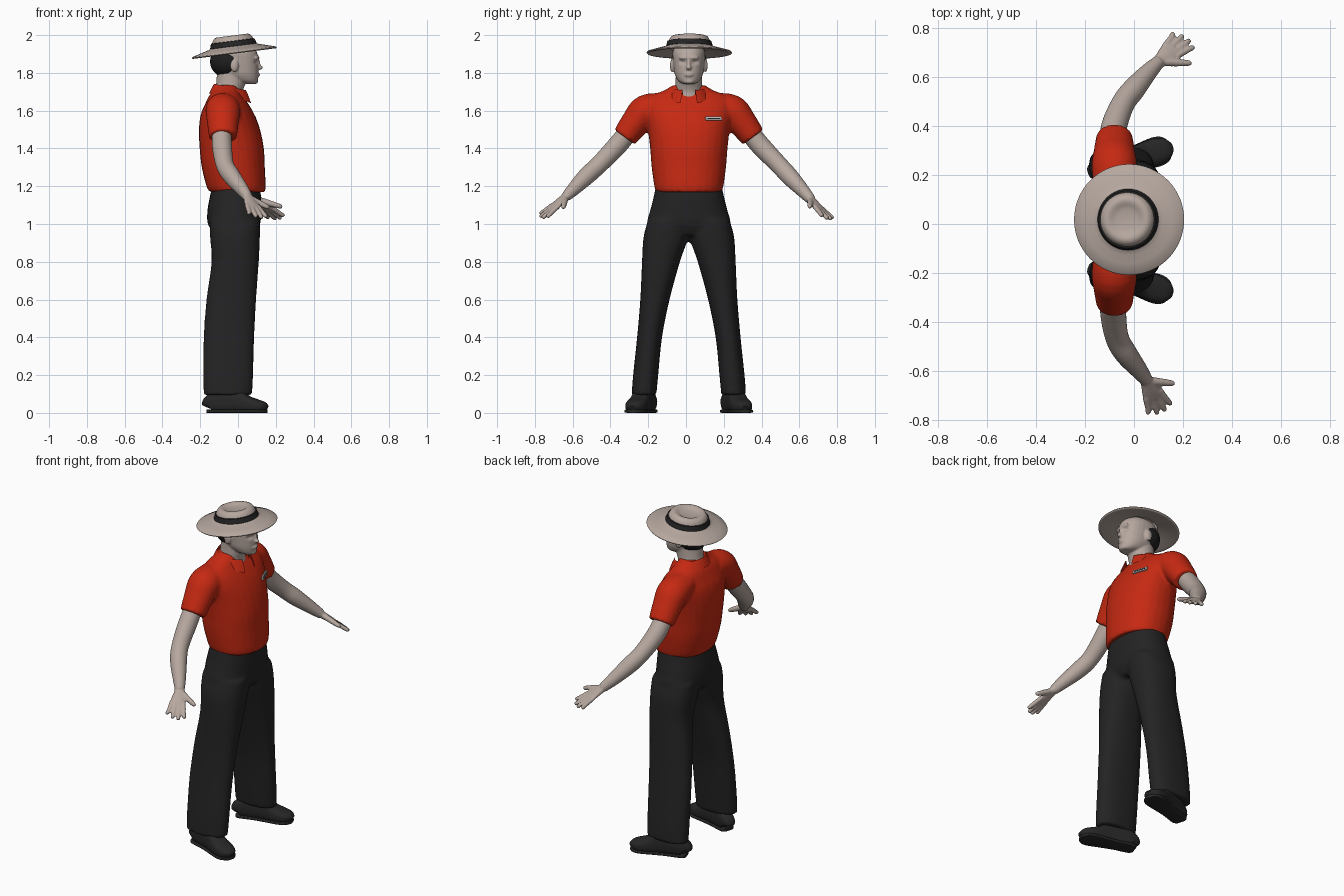
import bpy, bmesh, math
from mathutils import Vector, Matrix

if "Cube" in bpy.data.objects:
    bpy.data.objects.remove(bpy.data.objects["Cube"])

Y0 = 0.015                      # the body's middle plane
X, Y, Z = Vector((1, 0, 0)), Vector((0, 1, 0)), Vector((0, 0, 1))


def material(name, r, g, b):
    m = bpy.data.materials.new(name)
    m.diffuse_color = (r, g, b, 1)
    m.use_nodes = True
    m.node_tree.nodes["Principled BSDF"].inputs["Base Color"].default_value = m.diffuse_color
    return m


SKIN = material("skin", 0.47, 0.39, 0.35)
STRAW = material("straw", 0.47, 0.39, 0.35)
RED = material("red cloth", 0.56, 0.022, 0.006)
BLACK = material("black cloth", 0.017, 0.017, 0.018)
LEATHER = material("shoe leather", 0.02, 0.02, 0.02)
HAIR = material("dark hair", 0.014, 0.013, 0.013)
WHITE = material("badge white", 0.6, 0.58, 0.56)


def dense(secs, k=4):
    """Catmull-Rom interpolation of section tuples."""
    out = []
    for i in range(len(secs) - 1):
        p = [secs[min(max(i + j, 0), len(secs) - 1)] for j in (-1, 0, 1, 2)]
        for s in range(k):
            t = s / k
            out.append([0.5 * (2*b + (c-a)*t + (2*a-5*b+4*c-d)*t*t + (3*b-a-3*c+d)*t**3)
                        for a, b, c, d in zip(*p)])
    return out + [list(secs[-1])]


def loft(bm, secs, flat=True, ref=X, power=2.0, n=28):
    """Closed skin over sections (x, y, z, ru, rv); flat keeps them horizontal."""
    secs = dense(secs)
    pts = [Vector(s[:3]) for s in secs]
    rings = []
    for i, s in enumerate(secs):
        u, v = X, Y
        if not flat:
            t = (pts[min(i + 1, len(pts) - 1)] - pts[max(i - 1, 0)]).normalized()
            u = (ref - t * ref.dot(t)).normalized()
            v = t.cross(u)
        ring = []
        for j in range(n):
            a = math.tau * j / n
            c, d = math.cos(a), math.sin(a)
            c = math.copysign(abs(c) ** (2 / power), c)
            d = math.copysign(abs(d) ** (2 / power), d)
            ring.append(bm.verts.new(pts[i] + u * c * s[3] + v * d * s[4]))
        rings.append(ring)
    for a, b in zip(rings, rings[1:]):
        for j in range(n):
            bm.faces.new((a[j], a[(j+1) % n], b[(j+1) % n], b[j]))
    bm.faces.new(rings[0])
    bm.faces.new(rings[-1])


def ball(bm, loc, radii):
    m = Matrix.Translation(loc) @ Matrix.Diagonal((*radii, 1))
    bmesh.ops.create_uvsphere(bm, u_segments=24, v_segments=16, radius=1, matrix=m)


def finish(name, bm, mat, voxel=0, smooth=4, angle=180):
    bmesh.ops.recalc_face_normals(bm, faces=bm.faces)
    me = bpy.data.meshes.new(name)
    bm.to_mesh(me)
    bm.free()
    me.materials.append(mat)
    ob = bpy.data.objects.new(name, me)
    bpy.context.collection.objects.link(ob)
    bpy.ops.object.select_all(action='DESELECT')
    bpy.context.view_layer.objects.active = ob
    ob.select_set(True)
    if voxel:                   # fuse the overlapping volumes into one skin
        r = ob.modifiers.new("fuse", 'REMESH')
        r.mode, r.voxel_size, r.use_smooth_shade = 'VOXEL', voxel, True
        s = ob.modifiers.new("relax", 'SMOOTH')
        s.factor, s.iterations = 0.5, smooth
        for m in ("fuse", "relax"):
            bpy.ops.object.modifier_apply(modifier=m)
    bpy.ops.object.shade_smooth_by_angle(angle=math.radians(angle))
    return ob


def stack(rows):
    """(z, back, front, right, left) rows to loft sections."""
    return [((b+f)/2, (r+l)/2 + Y0, z, (f-b)/2, abs(l-r)/2) for z, b, f, r, l in rows]


# Trousers: hips and two legs
bm = bmesh.new()
loft(bm, stack([(.94, -.12, .09, -.15, .15), (1.0, -.16, .118, -.218, .218),
                (1.07, -.162, .122, -.205, .205), (1.13, -.152, .122, -.19, .19),
                (1.21, -.135, .118, -.172, .172)]), power=2.3)
for s in (1, -1):
    rows = [(.095, -.182, .075, .172, .303), (.2, -.184, .08, .162, .295),
            (.4, -.182, .086, .142, .274), (.6, -.167, .096, .102, .257),
            (.8, -.14, .11, .047, .248), (.93, -.148, .116, .003, .24),
            (1.02, -.15, .116, .0, .216)]
    loft(bm, stack([(z, b, f, i * s, o * s) for z, b, f, i, o in rows]), power=2.3)
finish("trousers", bm, BLACK, 0.011)

# Shirt: body and short sleeves
bm = bmesh.new()
rows = [(1.17, -.15, .143, .174), (1.2, -.167, .147, .183), (1.3, -.192, .142, .197),
        (1.4, -.203, .137, .205), (1.5, -.207, .117, .217), (1.58, -.197, .087, .235),
        (1.64, -.172, .052, .235), (1.68, -.152, .022, .2), (1.705, -.132, .01, .135),
        (1.735, -.115, .0, .085)]
loft(bm, stack([(z, b, f, -w, w) for z, b, f, w in rows]), power=2.2)
for s in (1, -1):
    loft(bm, [(-.08, Y0 + s * y, z, ru, rv) for y, z, ru, rv in
              [(.13, 1.625, .085, .07), (.225, 1.6, .092, .086), (.28, 1.54, .084, .078),
               (.34, 1.46, .074, .067)]], flat=False)
shirt = finish("shirt", bm, RED, 0.01)

# Collar: folded strip round the neck, open at the front
bm = bmesh.new()
prev = None
for i in range(33):
    a = math.radians(-158 + 316 * i / 32)
    f = (1 - math.cos(a)) / 2           # 0 at the back, 1 at the front
    drop = 0.05 + 0.022 * f ** 4
    ring = [bm.verts.new((-.045 - k * (.078 + .012 * f) * math.cos(a), Y0 + k * .084 * math.sin(a),
                          1.742 - .035 * f - d * drop)) for k, d in ((1, .35), (1.05, 0), (1.2, .4), (1.38, 1))]
    if prev:
        for j in range(3):
            bm.faces.new((prev[j], prev[j+1], ring[j+1], ring[j]))
    prev = ring
bmesh.ops.solidify(bm, geom=bm.faces[:], thickness=0.007)
finish("collar", bm, RED, angle=50)


# Arms with hands
def hand(bm, wrist, tip, thumb):
    wrist, tip, thumb = Vector(wrist), Vector(tip), Vector(thumb)
    d = tip - wrist
    side = thumb - wrist
    side = (side - d * side.dot(d) / d.length_squared).normalized()
    at = lambda t, o: wrist + d * t + side * o
    loft(bm, [(*at(t, 0), w, h) for t, w, h in
              [(-.12, .026, .024), (.1, .03, .02), (.35, .042, .017), (.55, .041, .013)]],
         flat=False, ref=side)
    for o, reach in ((-.033, .86), (-.011, .97), (.011, 1.0), (.032, .93)):
        loft(bm, [(*at(t, o * k), r, r) for t, k, r in
                  [(.42, 1, .013), (.7, 1.25, .0125), (reach - .03, 1.5, .011), (reach, 1.52, .006)]],
             flat=False, ref=side, n=12)
    a, b = at(.08, .012), thumb
    loft(bm, [(*a.lerp(b, t), r, r) for t, r in ((0, .018), (.5, .016), (.9, .012), (1, .007))],
         flat=False, ref=d.normalized(), n=12)


arms = {"left_arm": ([(-.085, .31, 1.52, .05), (-.083, .39, 1.42, .053), (-.045, .49, 1.315, .048),
                      (0, .55, 1.25, .047), (.06, .62, 1.175, .036), (.1, .66, 1.13, .027)],
                     (.215, .76, 1.025), (.235, .655, 1.09)),
        "right_arm": ([(-.085, -.28, 1.52, .05), (-.085, -.36, 1.42, .053), (-.07, -.46, 1.315, .048),
                       (-.035, -.525, 1.255, .047), (.02, -.595, 1.185, .036), (.05, -.635, 1.145, .027)],
                      (.112, -.768, 1.033), (.165, -.65, 1.085))}
for name, (path, tip, thumb) in arms.items():
    bm = bmesh.new()
    loft(bm, [(*p, p[3]) for p in path], flat=False)
    hand(bm, path[-1][:3], tip, thumb)
    finish(name, bm, SKIN, 0.0055, 3)

# Head: skull, neck, nose, brow, lips, chin and ears
bm = bmesh.new()
rows = [(1.742, .035, .095, .03), (1.757, -.03, .104, .055), (1.79, -.09, .108, .074),
        (1.83, -.115, .108, .081), (1.87, -.13, .108, .085), (1.91, -.13, .1, .086),
        (1.945, -.11, .075, .07), (1.968, -.06, .03, .03)]
loft(bm, stack([(z, b, f, -w, w) for z, b, f, w in rows]), power=2.2)
loft(bm, stack([(1.65, -.13, .03, -.085, .085), (1.70, -.122, .025, -.075, .075),
                (1.75, -.115, .04, -.07, .07), (1.83, -.11, .05, -.07, .07)]))
for dx, dy, z, radii in [(.112, 0, 1.828, (.02, .015, .012)), (.106, 0, 1.848, (.014, .01, .024)),
                         (.096, 0, 1.88, (.018, .055, .012)), (.104, 0, 1.79, (.013, .026, .01)),
                         (.09, 0, 1.755, (.018, .028, .014)),
                         (-.02, .088, 1.838, (.022, .012, .034)),
                         (-.02, -.088, 1.838, (.022, .012, .034))]:
    ball(bm, (dx, Y0 + dy, z), radii)
head = finish("head", bm, SKIN, 0.005, 4)
for v in head.data.vertices:            # press in the eye sockets
    if v.co.x > 0.03:
        for s in (1, -1):
            q = ((v.co.y - Y0 - s * .033) / .018) ** 2 + ((v.co.z - 1.857) / .011) ** 2
            v.co.x -= .011 * math.exp(-q)

# Hair round the back and sides of the head
bm = bmesh.new()
ball(bm, (-.052, Y0, 1.86), (.096, .094, .088))
finish("hair", bm, HAIR)


# Hat: turned profiles, tilted back
def lathe(name, profile, mat, angle):
    bm = bmesh.new()
    vs = [bm.verts.new((r, 0, z)) for r, z in profile]
    es = [bm.edges.new(p) for p in zip(vs, vs[1:])]
    bmesh.ops.spin(bm, geom=vs + es, cent=(0, 0, 0), axis=Z, angle=math.tau, steps=64,
                   use_duplicate=False)
    bmesh.ops.remove_doubles(bm, verts=bm.verts, dist=1e-5)
    m = Matrix.Translation((-.021, .018, 1.915)) @ Matrix.Rotation(math.radians(-7.3), 4, 'Y')
    bmesh.ops.transform(bm, matrix=m, verts=bm.verts)
    finish(name, bm, mat, angle=angle)


lathe("hat", [(.1, .012), (.16, .0), (.21, -.012), (.222, -.013), (.226, -.008), (.222, -.003),
              (.18, .009), (.145, .019), (.122, .026), (.116, .034), (.111, .052), (.105, .066),
              (.096, .078), (.084, .083), (.07, .082), (.058, .075), (.04, .07), (0, .069)], STRAW, 70)
lathe("hat_band", [(.115, .024), (.125, .0265), (.122, .034), (.1165, .053), (.108, .055)], BLACK, 50)

# Shoes: toes turned out
for name, s in (("left_shoe", 1), ("right_shoe", -1)):
    bm = bmesh.new()
    loft(bm, [(x, 0, h / 2, w, h / 2) for x, w, h in
              [(-.162, .025, .06), (-.148, .04, .095), (-.08, .045, .13), (0, .048, .125),
               (.05, .054, .092), (.1, .056, .074), (.14, .045, .06), (.16, .02, .04)]],
         flat=False, ref=Y, power=2.8)
    # outsole with a heel block
    loft(bm, [(x, 0, .009, w, .009) for x, w in
              [(-.162, .03), (-.14, .046), (-.05, .046), (.03, .054), (.1, .061), (.14, .05), (.162, .022)]],
         flat=False, ref=Y, power=5)
    m = Matrix.Translation((-.004, Y0 + s * .25, 0)) @ Matrix.Rotation(s * math.radians(17), 4, 'Z')
    bmesh.ops.transform(bm, matrix=m, verts=bm.verts)
    finish(name, bm, LEATHER, angle=50)

# Chest badge: pale plate with a dark bar, laid on the shirt
bpy.context.view_layer.update()
hit, loc, nor, _ = shirt.ray_cast(Vector((1, .145, 1.557)), -X)
for name, size, lift, mat in (("badge", (.008, .09, .02), .003, WHITE),
                              ("badge_bar", (.004, .074, .005), .0065, BLACK)):
    bm = bmesh.new()
    m = Matrix.Translation(loc + nor * lift) @ nor.to_track_quat('X', 'Z').to_matrix().to_4x4()
    bmesh.ops.create_cube(bm, size=1, matrix=m @ Matrix.Diagonal((*size, 1)))
    finish(name, bm, mat, angle=30)
